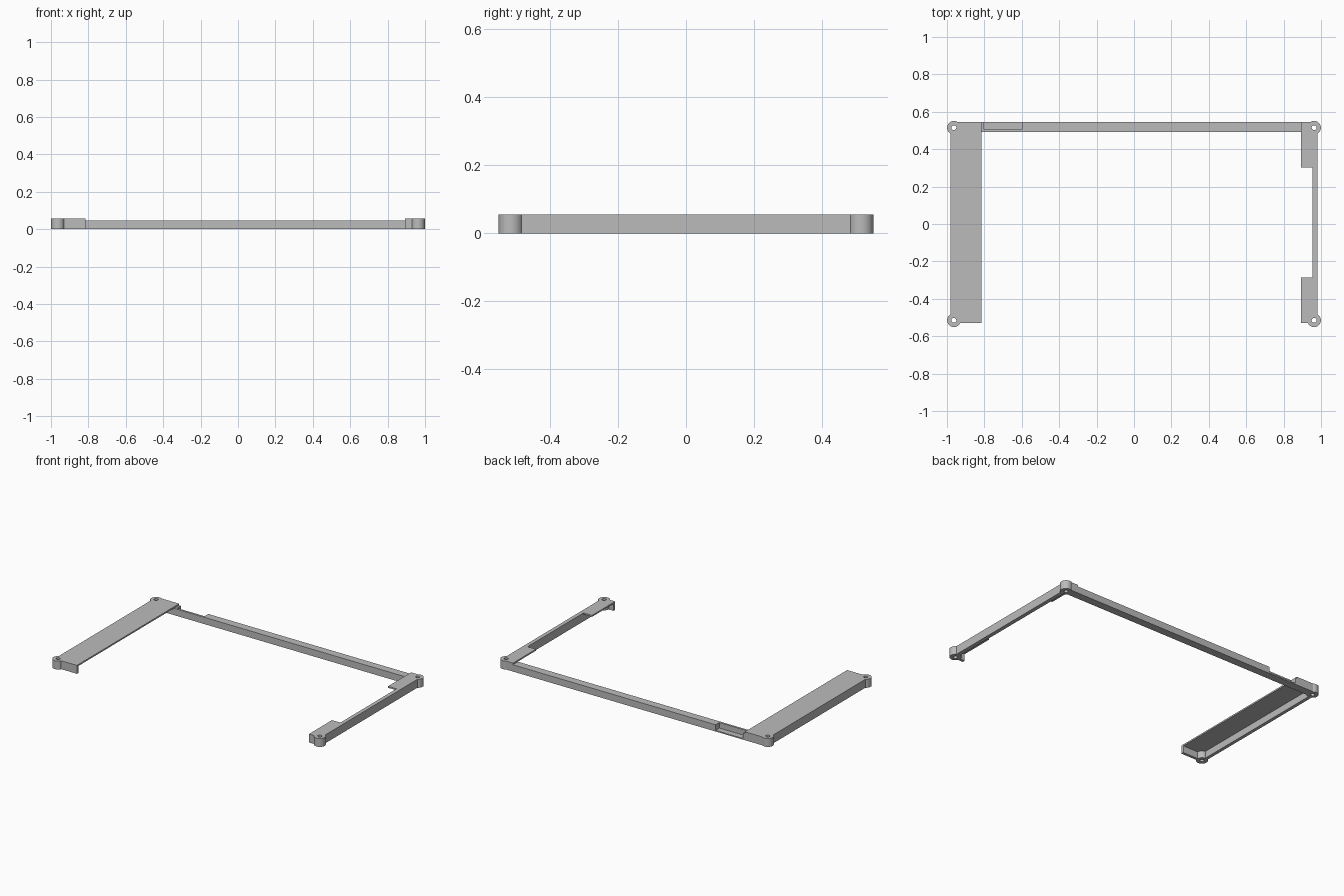
import bpy
import math

cube = bpy.data.objects.get("Cube")
if cube:
    bpy.data.objects.remove(cube, do_unlink=True)

HEIGHT = 0.056       # full height of the side pieces
RAIL = 0.045         # height of the back rail
BOSS_X, BOSS_Y = 0.963, 0.515
BACK, FRONT = 0.545, -0.53
OUTER = 0.981

grey = bpy.data.materials.new("plain grey")
grey.use_nodes = True
colour = (0.5, 0.5, 0.5, 1)
grey.diffuse_color = colour
grey.node_tree.nodes["Principled BSDF"].inputs["Base Color"].default_value = colour


def box(name, x0, x1, y0, y1, z0, z1):
    bpy.ops.mesh.primitive_cube_add(
        size=1, location=((x0 + x1) / 2, (y0 + y1) / 2, (z0 + z1) / 2))
    ob = bpy.context.object
    ob.name = name
    ob.scale = (abs(x1 - x0), abs(y1 - y0), z1 - z0)
    bpy.ops.object.transform_apply(location=True, rotation=False, scale=True)
    return ob


def tube(name, x, y, radius, z0, z1, sides):
    bpy.ops.mesh.primitive_cylinder_add(
        vertices=sides, radius=radius, depth=z1 - z0, location=(x, y, (z0 + z1) / 2))
    ob = bpy.context.object
    ob.name = name
    bpy.ops.object.transform_apply(location=True, rotation=False, scale=True)
    return ob


def combine(target, tool, operation):
    """Apply one boolean and discard the tool."""
    mod = target.modifiers.new("join", 'BOOLEAN')
    mod.operation = operation
    mod.solver = 'EXACT'
    mod.object = tool
    bpy.context.view_layer.objects.active = target
    bpy.ops.object.modifier_apply(modifier=mod.name)
    bpy.data.objects.remove(tool, do_unlink=True)


def finish(ob):
    ob.data.materials.clear()
    ob.data.materials.append(grey)
    bpy.ops.object.select_all(action='DESELECT')
    ob.select_set(True)
    bpy.context.view_layer.objects.active = ob
    bpy.ops.object.shade_smooth_by_angle(angle=math.radians(30))


def side_piece(name, side, inner, wall, lid):
    """Thin lid over an open tray with an outer wall, end walls and two screw bosses."""
    outer = side * OUTER
    x0, x1 = sorted((outer, side * inner))
    ob = box(name, x0, x1, FRONT, BACK, 0, HEIGHT)
    h0, h1 = sorted((outer - side * wall, side * (inner - 0.1)))
    combine(ob, box("hollow", h0, h1, FRONT + 0.018, 0.492, -0.1, HEIGHT - lid), 'DIFFERENCE')
    for y in (-BOSS_Y, BOSS_Y):
        combine(ob, tube("boss", side * BOSS_X, y, 0.036, 0, HEIGHT, 48), 'UNION')
    for y in (-BOSS_Y, BOSS_Y):
        combine(ob, tube("screw_hole", side * BOSS_X, y, 0.013, -0.1, 0.2, 32), 'DIFFERENCE')
    return ob


# Wide panel on one side
panel = side_piece("wide_side_panel", -1, 0.815, 0.022, 0.01)
finish(panel)

# Narrow arm, its lid cut away along the middle
arm = side_piece("narrow_side_arm", 1, 0.893, 0.026, 0.01)
combine(arm, box("lid_gap", 0.8, OUTER - 0.026, -0.287, 0.302, -0.1, 0.2), 'DIFFERENCE')
finish(arm)

# Back rail with a pocket in its outer face, leaving a thin floor
rail = box("back_rail", -0.815, 0.893, 0.492, BACK, 0, RAIL)
combine(rail, box("pocket", -0.803, -0.6, 0.506, 0.6, 0.008, 0.2), 'DIFFERENCE')
finish(rail)
